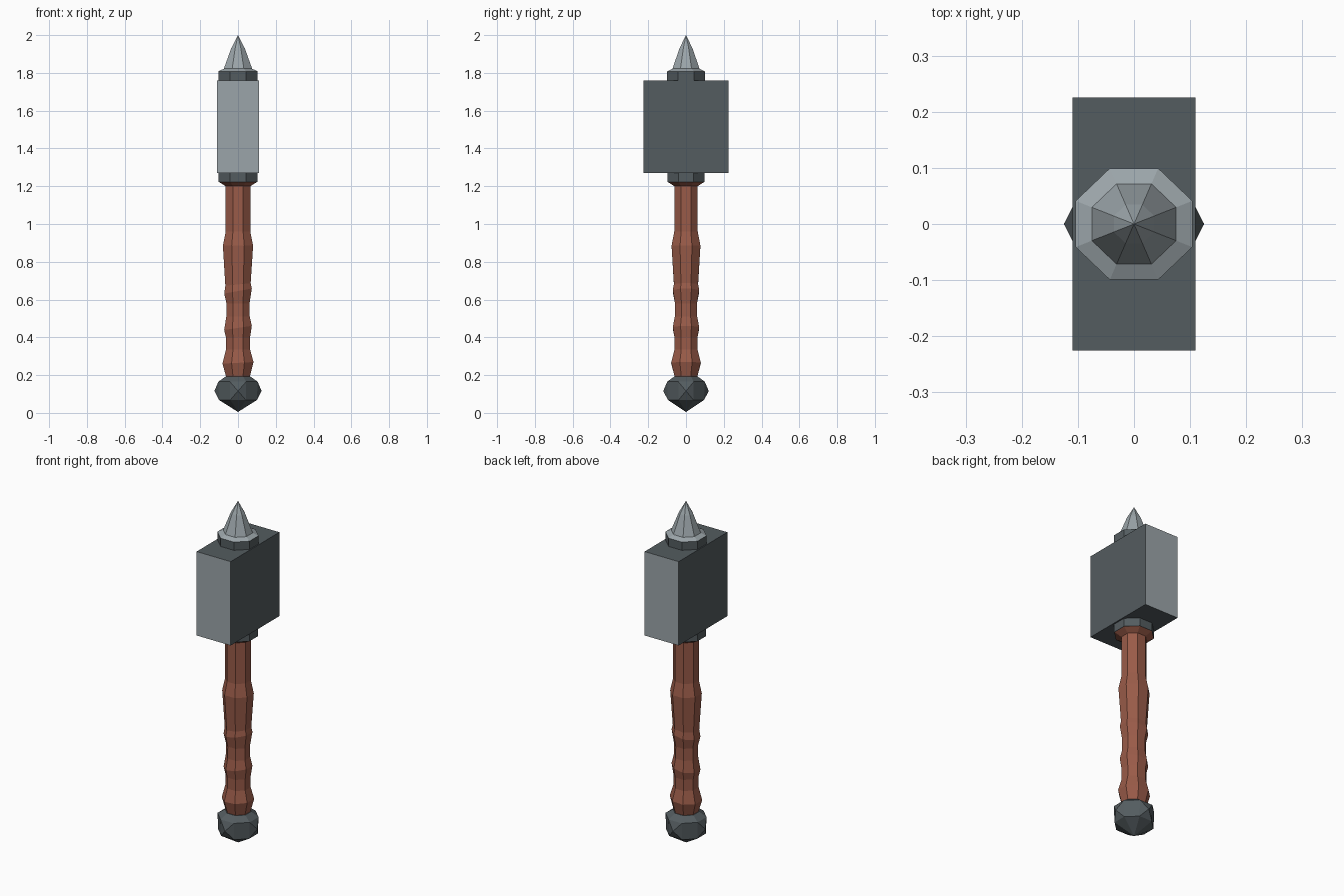
import bpy, bmesh, math

if "Cube" in bpy.data.objects:
    bpy.data.objects.remove(bpy.data.objects["Cube"])

SIDES = 8
SQUASH = 0.955   # the hammer is slightly thinner front to back


def material(name, rgb):
    m = bpy.data.materials.new(name)
    m.diffuse_color = (*rgb, 1)
    m.use_nodes = True
    m.node_tree.nodes["Principled BSDF"].inputs["Base Color"].default_value = m.diffuse_color
    return m


steel = material("light steel", (0.33, 0.377, 0.40))
iron = material("dark iron", (0.088, 0.107, 0.116))
wood = material("brown wood", (0.32, 0.105, 0.066))


def finish(bm, name, *mats):
    bmesh.ops.recalc_face_normals(bm, faces=bm.faces)
    me = bpy.data.meshes.new(name)
    bm.to_mesh(me)
    bm.free()
    for m in mats:
        me.materials.append(m)
    ob = bpy.data.objects.new(name, me)
    bpy.context.collection.objects.link(ob)
    return ob


def lathe(profile):
    """Octagonal turned form from (half width, z, optional tilt); half width 0 makes a tip."""
    bm = bmesh.new()
    rings = []
    for w, z, *tilt in profile:
        t = tilt[0] if tilt else 0
        r = w / math.cos(math.pi / SIDES)
        ring = []
        for i in range(SIDES if w else 1):
            a = (i + 0.5) * 2 * math.pi / SIDES
            x, y = r * math.cos(a), r * math.sin(a) * SQUASH
            ring.append(bm.verts.new((x, y, z + t * x)))
        rings.append(ring)
    for lo, hi in zip(rings, rings[1:]):
        for i in range(SIDES):
            j = (i + 1) % SIDES
            quad = [lo[i % len(lo)], lo[j % len(lo)], hi[j % len(hi)], hi[i % len(hi)]]
            bm.faces.new(list(dict.fromkeys(quad)))
    for ring in (rings[0], rings[-1]):
        if len(ring) > 2:
            bm.faces.new(ring)
    return bm


# pommel with pyramid studs on the four main sides
bm = lathe([(0, 0.005), (0.1, 0.068), (0.104, 0.165), (0.066, 0.192)])
bm.normal_update()
for f in list(bm.faces):
    n, c = f.normal, f.calc_center_median()
    if abs(n.z) < 0.2 and max(abs(n.x), abs(n.y)) > 0.95:
        out = n.copy() if n.dot(c) > 0 else -n
        tip = bmesh.ops.poke(bm, faces=[f])["verts"][0]
        tip.co += out * 0.023
finish(bm, "pommel", iron)

# wooden handle with grip bumps and a flared top
finish(lathe([
    (0.06, 0.18), (0.082, 0.265, 0.05), (0.064, 0.335), (0.064, 0.40),
    (0.073, 0.45, 0.15), (0.062, 0.51), (0.061, 0.58),
    (0.073, 0.645, 0.18), (0.067, 0.68, 0.1), (0.08, 0.885), (0.065, 0.96),
    (0.065, 1.2), (0.1, 1.222)]), "handle", wood)

# collars below and above the head
finish(lathe([(0.102, 1.222), (0.102, 1.29)]), "lower_collar", iron)
finish(lathe([(0.104, 1.74), (0.104, 1.808)]), "upper_collar", iron)

# steel spike with its sloping base ring
finish(lathe([(0.104, 1.808), (0.075, 1.822), (0.036, 1.93), (0, 2.0)]), "spike", steel)

# block head, light striking faces at front and back
bm = bmesh.new()
bmesh.ops.create_cube(bm, size=1)
for v in bm.verts:
    v.co.x *= 0.22
    v.co.y *= 0.45
    v.co.z = v.co.z * 0.49 + 1.515
bm.normal_update()
for f in bm.faces:
    f.material_index = 1 if abs(f.normal.y) > 0.9 else 0
finish(bm, "hammer_head", iron, steel)
